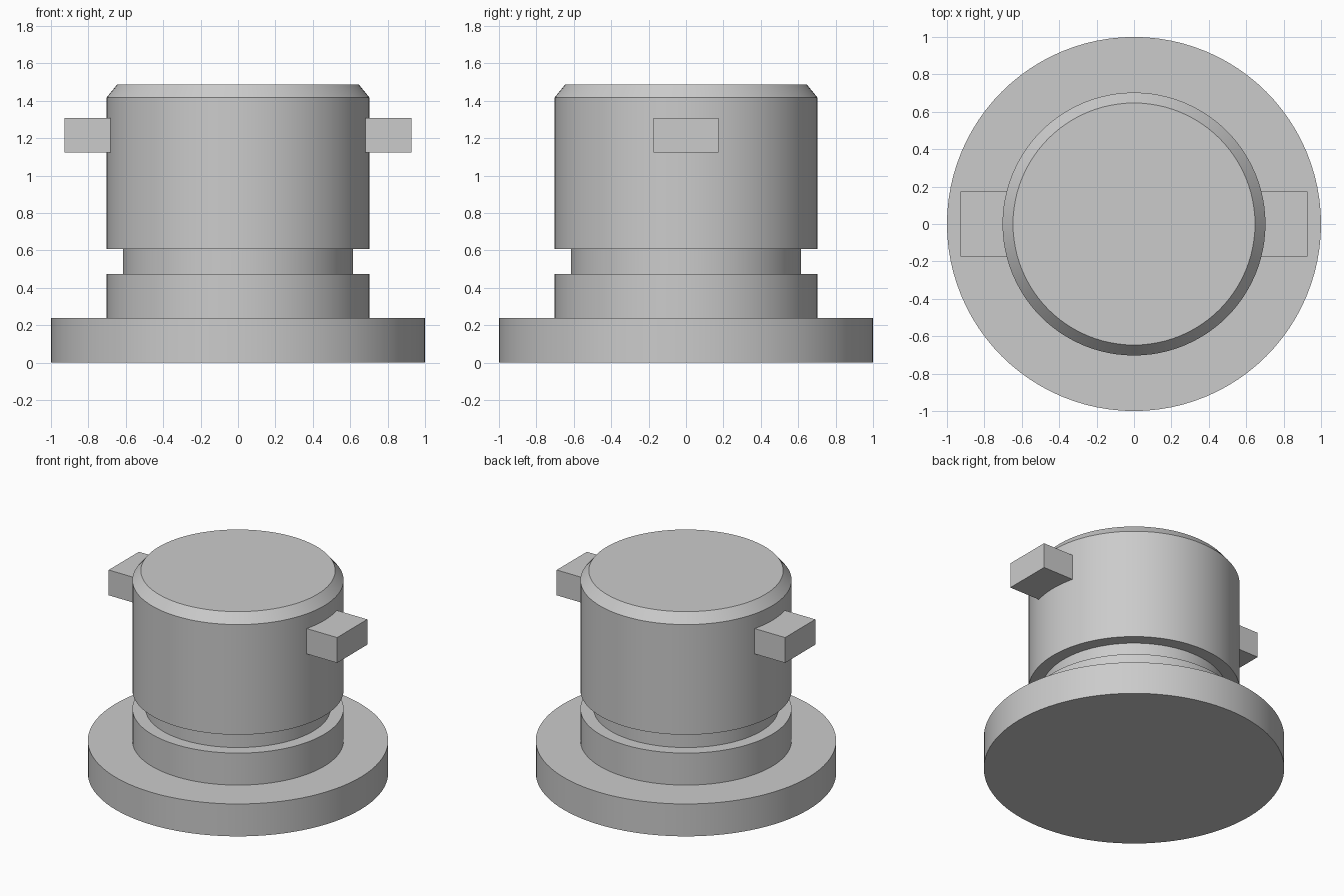
import bpy, bmesh, math

if "Cube" in bpy.data.objects:
    bpy.data.objects.remove(bpy.data.objects["Cube"])

grey = bpy.data.materials.new("plain grey")
grey.diffuse_color = (0.6, 0.6, 0.6, 1)
grey.use_nodes = True
grey.node_tree.nodes["Principled BSDF"].inputs["Base Color"].default_value = grey.diffuse_color


def finish(name, bm):
    bmesh.ops.recalc_face_normals(bm, faces=bm.faces)
    mesh = bpy.data.meshes.new(name)
    bm.to_mesh(mesh)
    bm.free()
    mesh.materials.append(grey)
    ob = bpy.data.objects.new(name, mesh)
    bpy.context.collection.objects.link(ob)
    return ob


def turned(name, profile, sides=96):
    """Solid of revolution from (radius, height) points, with flat end caps."""
    bm = bmesh.new()
    rings = []
    for r, z in profile:
        rings.append([bm.verts.new((r * math.cos(a), r * math.sin(a), z))
                      for a in (2 * math.pi * i / sides for i in range(sides))])
    for low, high in zip(rings, rings[1:]):
        for i in range(sides):
            j = (i + 1) % sides
            bm.faces.new((low[i], low[j], high[j], high[i]))
    bm.faces.new(rings[0])
    bm.faces.new(rings[-1])
    ob = finish(name, bm)
    bpy.context.view_layer.objects.active = ob
    ob.select_set(True)
    bpy.ops.object.shade_smooth_by_angle(angle=math.radians(30))
    ob.select_set(False)
    return ob


def lug(name, side):
    """Rectangular lug whose inner end follows the round body."""
    half, outer, body_r, steps = 0.175, 0.928, 0.702, 8
    ys = [-half + 2 * half * i / steps for i in range(steps + 1)]
    outline = [(math.sqrt(body_r ** 2 - y * y), y) for y in ys]
    outline += [(outer, half), (outer, -half)]
    bm = bmesh.new()
    base = bm.faces.new([bm.verts.new((side * x, y, 1.123)) for x, y in outline])
    top = bmesh.ops.extrude_face_region(bm, geom=[base])["geom"]
    bmesh.ops.translate(bm, vec=(0, 0, 0.186),
                        verts=[v for v in top if isinstance(v, bmesh.types.BMVert)])
    return finish(name, bm)


# Flange, collar, groove and chamfered head turned as one solid
turned("flanged_plug_body", [
    (1.0, 0.0), (1.0, 0.238),
    (0.703, 0.238), (0.703, 0.473),
    (0.615, 0.473), (0.615, 0.608),
    (0.703, 0.608), (0.703, 1.417),
    (0.647, 1.486),
])

# Side lugs
lug("right_lug", 1)
lug("left_lug", -1)
